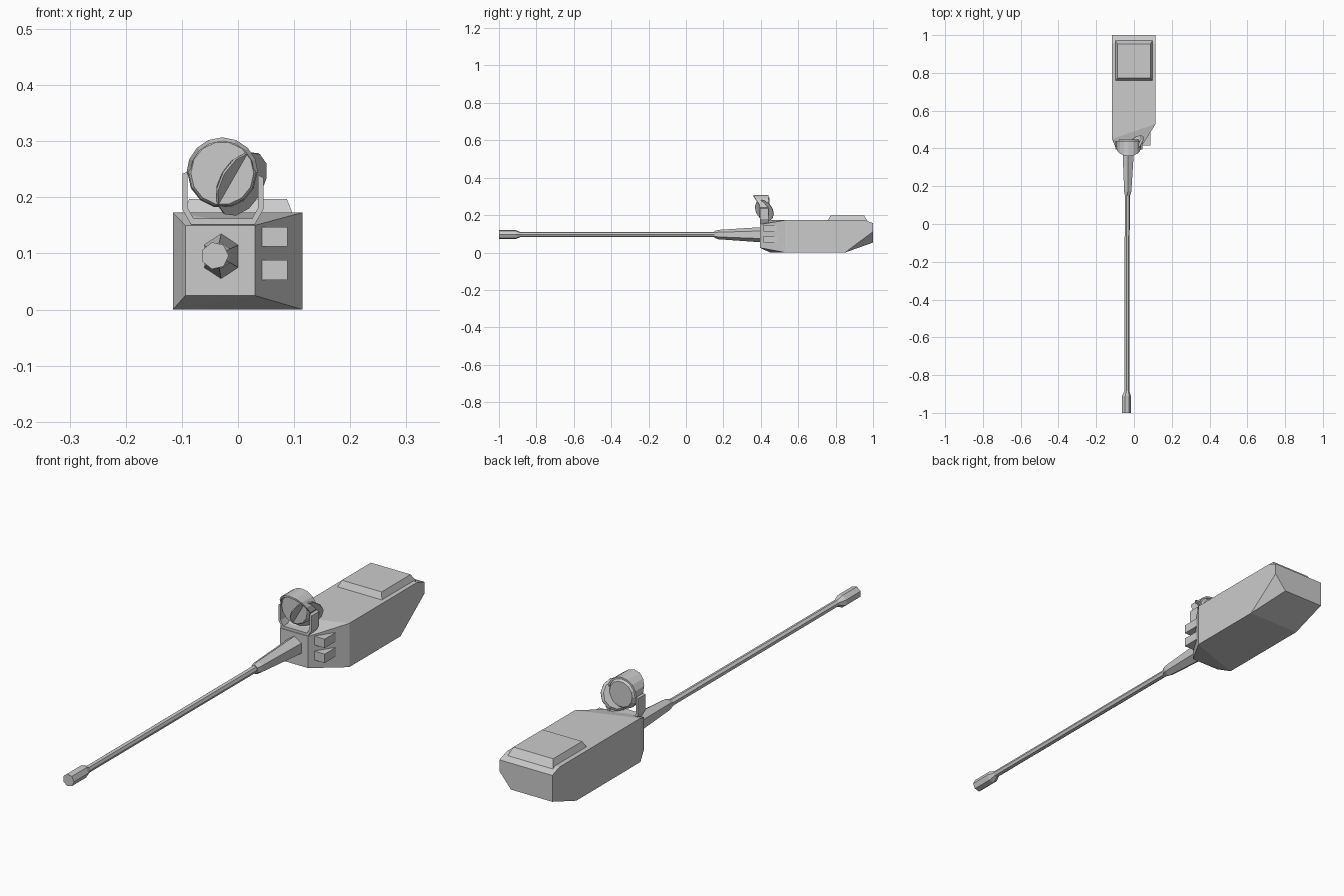
import bpy, bmesh
from math import sin, cos, pi
from mathutils import Vector

if "Cube" in bpy.data.objects:
    bpy.data.objects.remove(bpy.data.objects["Cube"])


def finish(name, bm):
    bmesh.ops.recalc_face_normals(bm, faces=bm.faces)
    mesh = bpy.data.meshes.new(name)
    bm.to_mesh(mesh)
    bm.free()
    obj = bpy.data.objects.new(name, mesh)
    bpy.context.collection.objects.link(obj)
    return obj


def hull(name, points):
    bm = bmesh.new()
    for p in points:
        bm.verts.new(p)
    res = bmesh.ops.convex_hull(bm, input=bm.verts)
    bmesh.ops.delete(bm, geom=[v for v in bm.verts if not v.link_faces], context='VERTS')
    bmesh.ops.dissolve_limit(bm, angle_limit=0.01, verts=bm.verts, edges=bm.edges)
    return finish(name, bm)


def loft(name, sections):
    bm = bmesh.new()
    rings = [[bm.verts.new(p) for p in s] for s in sections]
    n = len(rings[0])
    for a, b in zip(rings, rings[1:]):
        for i in range(n):
            j = (i + 1) % n
            bm.faces.new((a[i], a[j], b[j], b[i]))
    bm.faces.new(rings[0])
    bm.faces.new(rings[-1])
    return finish(name, bm)


def ring(cx, y, cz, rx, rz, n, start=0.0):
    return [(cx + rx * cos(start + 2 * pi * i / n), y,
             cz + rz * sin(start + 2 * pi * i / n)) for i in range(n)]


def rect(y, x0, x1, z0, z1):
    return [(x0, y, z0), (x1, y, z0), (x1, y, z1), (x0, y, z1)]


# Turret housing: slanted nose, chamfered tail with one cut lower corner
L, R = -0.116, 0.115
body = rect(0.395, -0.094, 0.03, 0.025, 0.15)
for z in (0.0, 0.173):
    body += [(L, 0.45, z), (R, 0.53, z)]
body += [(L, 0.85, 0), (R, 0.85, 0), (L, 0.955, 0.173), (R, 0.955, 0.173),
         (L, 1, 0.053), (0.065, 1, 0.053), (R, 1, 0.112), (R, 1, 0.157), (L, 1, 0.157)]
hull("turret_housing", body)

# Bevelled roof hatch
hull("roof_hatch",
     [(x, y, 0.165) for x in (-0.1, 0.1) for y in (0.755, 0.973)] +
     [(x, y, 0.197) for x in (-0.087, 0.087) for y in (0.772, 0.953)])

# Two small boxes on the slanted cheek
for i, z in enumerate((0.053, 0.112)):
    hull(f"cheek_box_{i + 1}",
         rect(0.415, 0.042, 0.088, z, z + 0.035) + rect(0.5, 0.042, 0.088, z, z + 0.035))

# Tapered six-sided gun sleeve
loft("gun_sleeve", [ring(-0.030, 0.41, 0.095, 0.036, 0.041, 6, pi / 2),
                    ring(-0.033, 0.172, 0.096, 0.022, 0.025, 6, pi / 2),
                    ring(-0.034, 0.152, 0.096, 0.016, 0.018, 6, pi / 2)])

# Barrel with muzzle brake
loft("gun_barrel", [ring(x, y, 0.096, r, r, 7) for x, y, r in
                    ((-0.036, 0.18, 0.014), (-0.038, -0.885, 0.0135),
                     (-0.041, -0.91, 0.0245), (-0.041, -1.0, 0.0245))])

# Searchlight drum
CX, CZ = -0.028, 0.243
loft("searchlight_drum", [ring(CX, y, CZ, r, r, 14) for y, r in
                          ((0.392, 0.056), (0.398, 0.06), (0.43, 0.062), (0.447, 0.05))])

# Hood over the upper half of the lamp, deepest at the top
hood = []
for i in range(9):
    a = pi * i / 8
    front = 0.4 - 0.04 * sin(a)
    hood.append([(CX + r * cos(a), y, CZ + r * sin(a))
                 for r, y in ((0.057, front), (0.064, front), (0.064, 0.44), (0.057, 0.44))])
loft("searchlight_hood", hood)

# Tilted cover disc cutting through the lamp
normal = Vector((0.7, -0.6, -0.4)).normalized()
turn = Vector((0, 0, 1)).rotation_difference(normal)
centre = Vector((0.005, 0.42, 0.225))
cover = []
for h, r in ((-0.008, 0.054), (0.0, 0.062), (0.004, 0.062)):
    cover.append([centre + turn @ Vector((r * cos(2 * pi * i / 12), r * sin(2 * pi * i / 12), h))
                  for i in range(12)])
loft("searchlight_cover", cover)

# U-shaped yoke holding the lamp
outer = [(-0.099, 0.242), (-0.099, 0.178), (-0.084, 0.152),
         (0.03, 0.152), (0.045, 0.178), (0.045, 0.235)]
inner = [(-0.09, 0.246), (-0.09, 0.182), (-0.079, 0.162),
         (0.025, 0.162), (0.036, 0.182), (0.036, 0.24)]
loft("searchlight_yoke", [[(ox, 0.395, oz), (ix, 0.395, iz), (ix, 0.44, iz), (ox, 0.44, oz)]
                          for (ox, oz), (ix, iz) in zip(outer, inner)])
